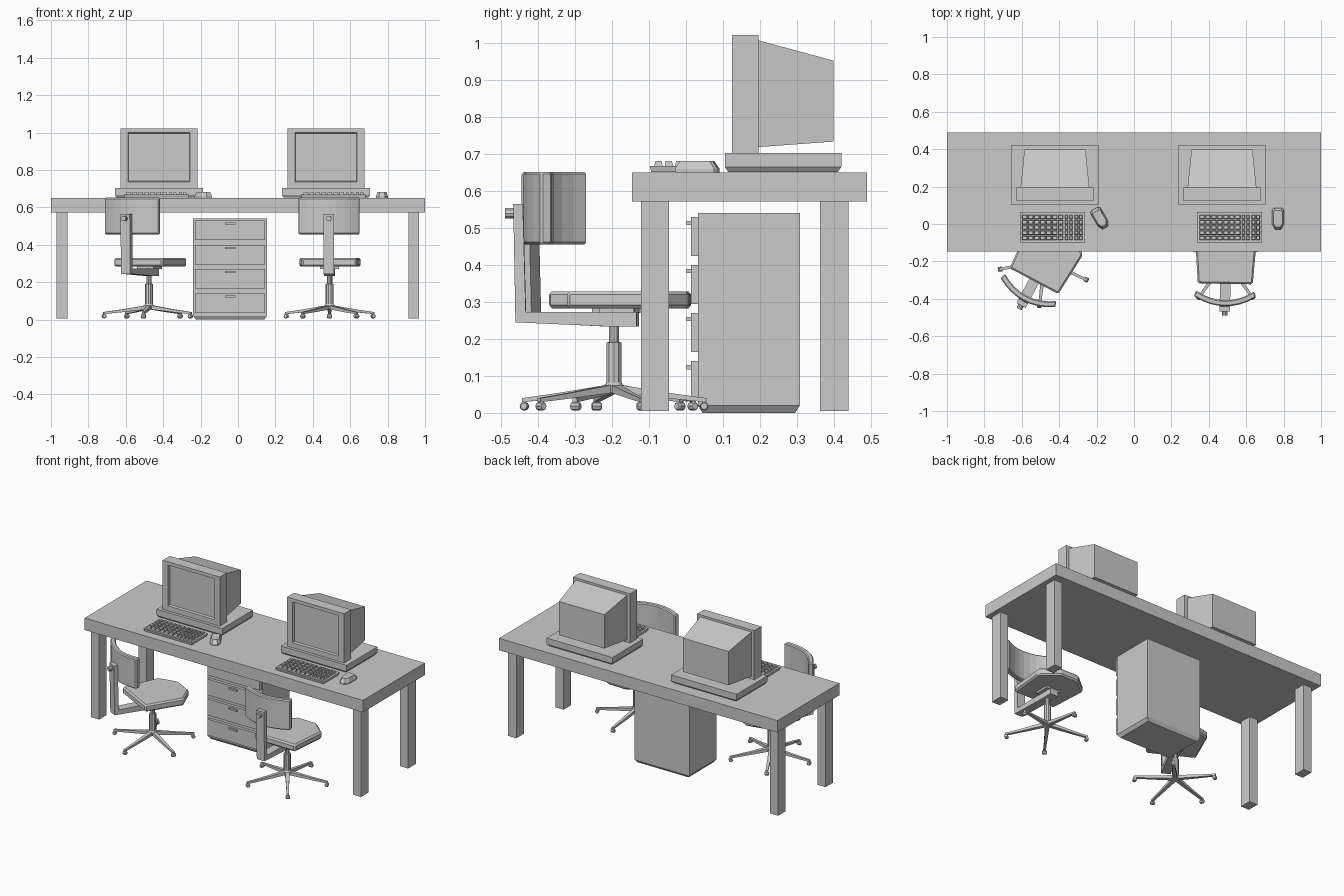
import bpy, bmesh
from math import sin, cos, radians, pi
from mathutils import Matrix, Vector

if "Cube" in bpy.data.objects:
    bpy.data.objects.remove(bpy.data.objects["Cube"])


def make(name, lofts, loc=(0, 0, 0), rot=0, bevel=0):
    """One object from several lofts; a loft is a list of matching closed rings, capped at both ends."""
    bm = bmesh.new()
    for rings in lofts:
        vs = [[bm.verts.new(p) for p in r] for r in rings]
        n = len(vs[0])
        for a, b in zip(vs, vs[1:]):
            for i in range(n):
                bm.faces.new((a[i], a[(i + 1) % n], b[(i + 1) % n], b[i]))
        bm.faces.new(vs[0][::-1])
        bm.faces.new(vs[-1])
    bmesh.ops.recalc_face_normals(bm, faces=bm.faces)
    me = bpy.data.meshes.new(name)
    bm.to_mesh(me)
    bm.free()
    ob = bpy.data.objects.new(name, me)
    bpy.context.collection.objects.link(ob)
    ob.location = loc
    ob.rotation_euler.z = radians(rot)
    if bevel:
        m = ob.modifiers.new("edge_bevel", 'BEVEL')
        m.width, m.segments, m.limit_method = bevel, 1, 'ANGLE'
        m.angle_limit = radians(40)
    return ob


def rect_z(x0, x1, y0, y1, z):
    return [(x0, y0, z), (x1, y0, z), (x1, y1, z), (x0, y1, z)]


def rect_y(x0, x1, z0, z1, y):
    return [(x0, y, z0), (x1, y, z0), (x1, y, z1), (x0, y, z1)]


def box(x0, x1, y0, y1, z0, z1):
    return [rect_z(x0, x1, y0, y1, z0), rect_z(x0, x1, y0, y1, z1)]


def circle(r, z, n=10):
    return [(r * cos(2 * pi * i / n), r * sin(2 * pi * i / n), z) for i in range(n)]


def moved(rings, mat):
    return [[mat @ Vector(p) for p in r] for r in rings]


# Desk
make("desk_top", [box(-1, 1, -.146, .49, .572, .65)])
for side, x in (("left", -.941), ("right", .94)):
    make(side + "_front_leg", [box(x - .029, x + .029, -.122, -.046, .005, .572)])
    make(side + "_back_leg", [box(x - .029, x + .029, .362, .44, .005, .572)])

# Drawer cabinet with plinth chamfer, drawer fronts and handles
make("cabinet", [[rect_z(-.225, .14, .045, .295, 0), rect_z(-.24, .155, .032, .308, .02),
                  rect_z(-.24, .155, .032, .308, .541)]])
for i in range(4):
    z = .425 - .13 * i
    make("drawer_front", [box(-.23, .145, .013, .034, z, z + .105)])
    make("drawer_handle", [box(-.07, -.013, .002, .014, z + .083, z + .094)])


# Computers
def computer(cx, mouse_x, mouse_y, mouse_rot, key_x):
    at = (cx, 0, 0)
    make("monitor_base", [[rect_z(-.226, .226, .114, .411, .652), rect_z(-.236, .236, .105, .42, .665),
                           rect_z(-.236, .236, .105, .42, .703)]], at)
    make("monitor_bezel", [[rect_y(-.205, .205, .703, 1.022, .196), rect_y(-.205, .205, .703, 1.022, .124),
                            rect_y(-.166, .166, .736, 1.0, .124), rect_y(-.162, .162, .74, .996, .138)]], at)
    make("monitor_back", [[rect_y(-.184, .184, .719, 1.008, .195), rect_y(-.163, .163, .734, .953, .399)]], at)
    # Keyboard tray and its key rows
    kat = (key_x, -.016, 0)
    make("keyboard_body", [[rect_z(-.17, .17, -.078, .076, .651), rect_z(-.174, .174, -.082, .08, .668)]], kat)
    keys = []
    cols = [(-.162 + .032 * i, .028) for i in range(7)] + [(.066, .018), (.09, .018), (.118, .02), (.142, .02)]
    for row in range(5):
        y = -.07 + .028 * row
        for x, w in cols:
            keys.append([rect_z(x, x + w, y, y + .023, .666),
                         rect_z(x + .003, x + w - .003, y + .003, y + .02, .681)])
    make("keyboard_keys", keys, kat)
    # Mouse with tapered nose
    outline = [(-.031, -.032), (-.016, -.058), (.016, -.058), (.031, -.032),
               (.031, .048), (.022, .058), (-.022, .058), (-.031, .048)]
    make("mouse", [[[(x * s, y * s, z) for x, y in outline] for s, z in ((1, .65), (1, .66), (.75, .682))]],
         (mouse_x, mouse_y, 0), mouse_rot)


computer(-.4225, -.182, .03, 30, -.436)
computer(.4705, .77, .028, 0, .511)


# Swivel chairs, modelled around the post
def chair(x, turn, base_turn):
    at = (x, -.195, 0)
    half = [(.147, -.125), (.165, .12), (.066, .204)]
    seat = half + [(-a, b) for a, b in half[::-1]]
    make("seat", [[[(a, b, z) for a, b in seat] for z in (.283, .329)]], at, turn, .009)
    # Curved backrest
    arc = []
    for i in range(9):
        t = i / 4 - 1
        px, py = .166 * t, -.245 + .05 * t * t
        qx, qy = .156 * t, py + .032
        arc.append([(px, py, .456), (qx, qy, .456), (qx, qy, .652), (px, py, .652)])
    make("backrest", [arc], at, turn, .006)
    # Bent bracket carrying the backrest, with tightening knob
    prof = [(-.272, .565), (-.246, .565), (-.238, .273), (.062, .273), (.062, .234), (-.02, .234), (-.266, .245)]
    make("back_bracket", [[[(w, y, z) for y, z in prof] for w in (-.028, .028)]], at, turn)
    mat = Matrix.Translation((0, -.24, .54)) @ Matrix.Rotation(pi / 2, 4, 'X')
    make("bracket_knob", [moved([circle(.015, 0), circle(.015, .054)], mat)], at, turn)
    make("seat_mount", [box(-.05, .05, -.04, .055, .27, .286)], at, turn)
    make("post", [[circle(.026, .055), circle(.026, .075), circle(.021, .082), circle(.021, .19),
                   circle(.014, .192), circle(.014, .275)]], at, turn)
    # Five-spoke base and casters
    spokes, casters = [], []
    for k in range(5):
        m = Matrix.Rotation(radians(72 * k), 4, 'Z')
        spokes.append(moved([[(r, -w, z), (r, w, z), (r, w, z + h), (r, -w, z + h)]
                             for r, w, z, h in ((.01, .013, .055, .022), (.15, .009, .039, .015),
                                                (.25, .007, .029, .011))], m))
        casters.append(moved([circle(.004, .015, 6), circle(.004, .032, 6)], m @ Matrix.Translation((.244, 0, 0))))
        wheel = m @ Matrix.Translation((.244, 0, .018)) @ Matrix.Rotation(pi / 2, 4, 'X')
        casters.append(moved([circle(.009, -.013, 8), circle(.012, -.009, 8),
                              circle(.012, .009, 8), circle(.009, .013, 8)], wheel))
    make("chair_base", spokes, at, base_turn)
    make("casters", casters, at, base_turn)


chair(-.476, -28, -97)
chair(.49, -1, 90)
